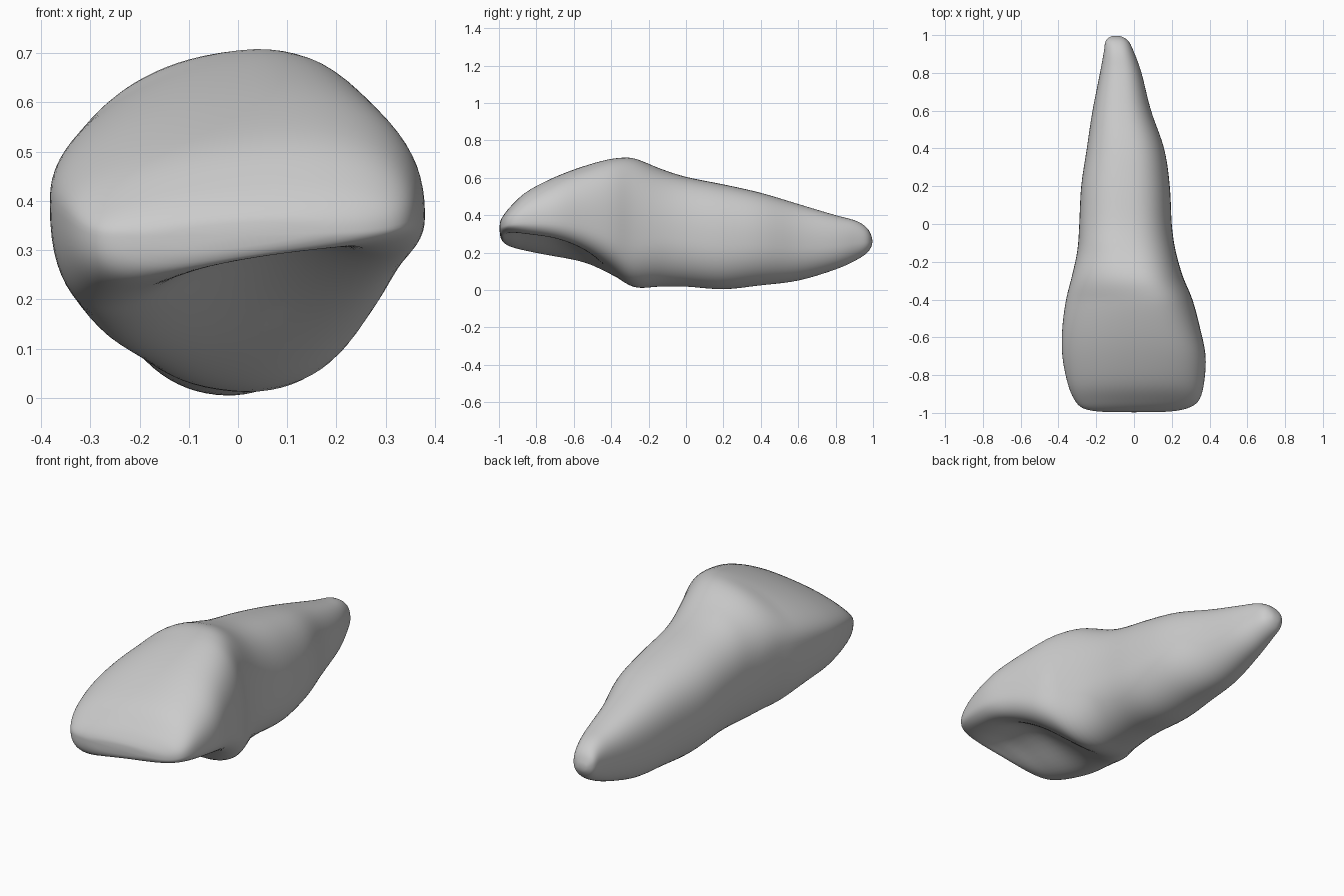
import bpy
import bmesh
import math

default_cube = bpy.data.objects.get("Cube")
if default_cube:
    bpy.data.objects.remove(default_cube, do_unlink=True)

# Sections from biting edge to root tip:
# y, right side x, left side x, top z, bottom z right, bottom z left, hollow depth
SECTIONS = [
    (-.995, -.17, .17, .36, .28, .32, 0),
    (-.98, -.26, .27, .39, .23, .31, .01),
    (-.94, -.31, .34, .44, .18, .3, .05),
    (-.85, -.35, .37, .52, .13, .27, .11),
    (-.7, -.38, .38, .595, .08, .23, .15),
    (-.55, -.38, .35, .65, .06, .17, .1),
    (-.4, -.36, .31, .69, .04, .08, .03),
    (-.28, -.33, .26, .7, .06, -.02, 0),
    (-.14, -.3, .22, .65, .05, -.01, 0),
    (0, -.29, .2, .605, .05, -.01, 0),
    (.2, -.28, .19, .565, .03, -.02, 0),
    (.4, -.25, .16, .52, .03, .02, 0),
    (.6, -.22, .09, .46, .05, .05, 0),
    (.8, -.18, .04, .4, .11, .11, 0),
    (.91, -.16, 0, .37, .16, .16, 0),
    (.97, -.15, -.03, .33, .2, .2, 0),
    (.995, -.12, -.07, .28, .24, .24, 0),
]
STEPS = 5
SIDES = 80


def spline(a, b, c, d, t):
    """Smooth curve value between b and c."""
    return b + .5 * t * (c - a + t * (2*a - 5*b + 4*c - d + t * (3*(b - c) + d - a)))


def smooth_sections(rows):
    padded = [rows[0]] + rows + [rows[-1]]
    for i in range(len(rows) - 1):
        for step in range(STEPS):
            yield [spline(*values, step / STEPS) for values in zip(*padded[i:i + 4])]
    yield rows[-1]


def signed_power(value, power):
    return math.copysign(abs(value) ** power, value)


def section_point(section, angle):
    y, x_low, x_high, top, low_right, low_left, hollow = section
    crown = max(0, min(1, (-.1 - y) / .3))
    # Broad flat top, narrower underside on the root
    upper = math.sin(angle) > 0
    power = 2 / (2.4 if upper else 2.1 + .4 * crown)
    u = signed_power(math.cos(angle), power)
    v = signed_power(math.sin(angle), power)
    # The hollow back of the crown lies between two side ridges
    slope = (low_left - low_right) / 2
    dip = hollow * (1 - u * u) ** 2 * (1 + .4 * u)
    bottom = (low_right + low_left) / 2 + slope * u + dip
    roof = top + .07 * crown * u * (top - .3) / .4
    rim = bottom - dip
    middle = rim + (roof - rim) * (.5 - (.05 + .12 * crown) * u)
    z = middle + v * (roof - middle if upper else middle - bottom)
    return ((x_low + x_high) / 2 + u * (x_high - x_low) / 2, y, z)


# Tooth: crown and root as one continuous loft
bm = bmesh.new()
rings = []
for section in smooth_sections(SECTIONS):
    rings.append([bm.verts.new(section_point(section, math.tau * k / SIDES))
                  for k in range(SIDES)])
for ring, following in zip(rings, rings[1:]):
    for k in range(SIDES):
        n = (k + 1) % SIDES
        bm.faces.new((ring[k], ring[n], following[n], following[k]))

# Rounded end caps
for ring, pole in ((rings[0], (0, -1, .33)), (rings[-1], (-.095, 1, .26))):
    centre = bm.verts.new(pole)
    for k in range(SIDES):
        bm.faces.new((ring[k], ring[(k + 1) % SIDES], centre))
bmesh.ops.recalc_face_normals(bm, faces=bm.faces)

mesh = bpy.data.meshes.new("tooth")
bm.to_mesh(mesh)
bm.free()
tooth = bpy.data.objects.new("tooth", mesh)
bpy.context.collection.objects.link(tooth)

# Plain grey enamel
enamel = bpy.data.materials.new("grey enamel")
enamel.use_nodes = True
colour = (.6, .6, .6, 1)
enamel.diffuse_color = colour
enamel.node_tree.nodes["Principled BSDF"].inputs["Base Color"].default_value = colour
mesh.materials.append(enamel)

# Soften the surface
soften = tooth.modifiers.new("soften", 'SMOOTH')
soften.factor = .5
soften.iterations = 4
for polygon in mesh.polygons:
    polygon.use_smooth = True
